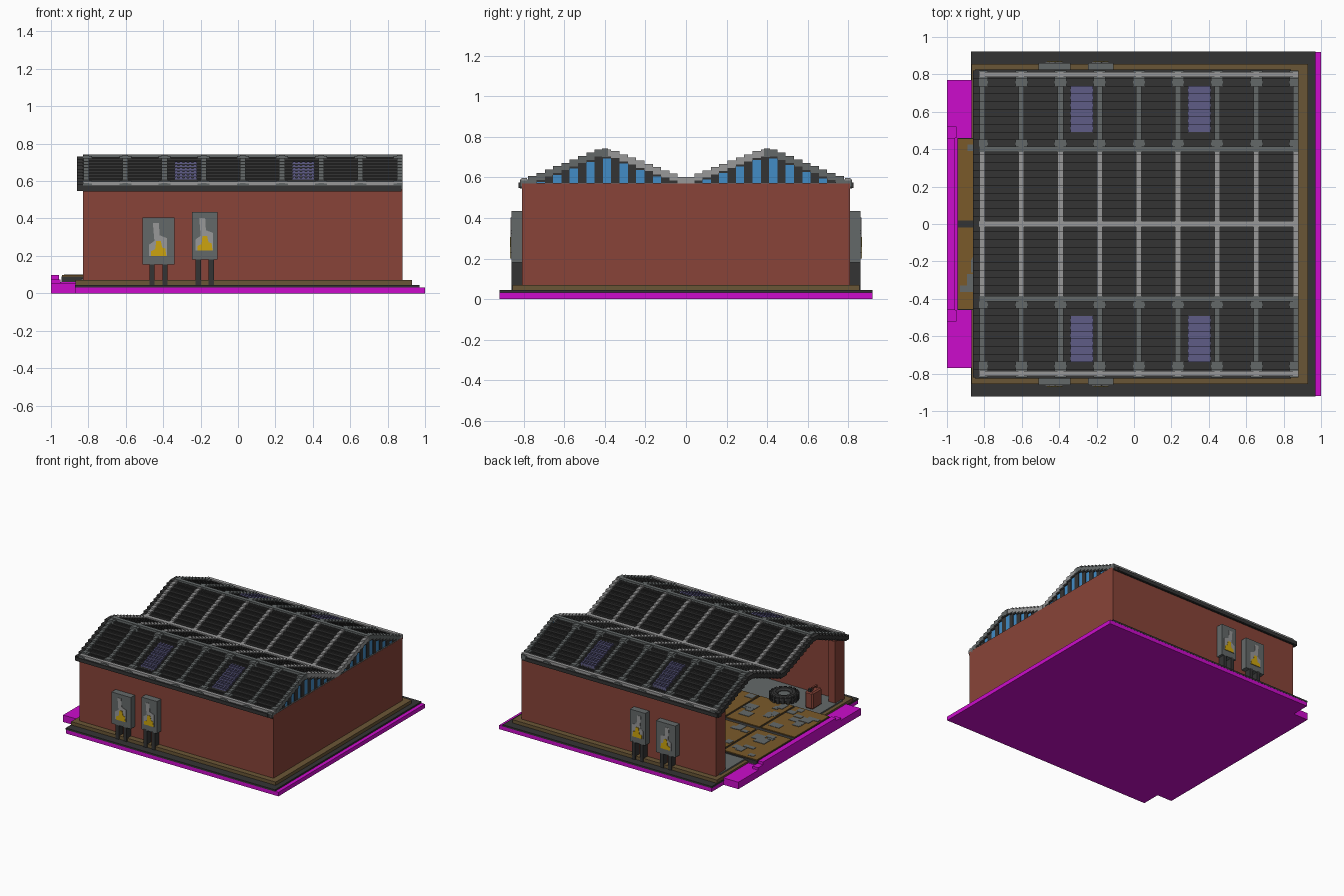
import bpy, bmesh, math, random
from mathutils import Matrix

random.seed(4)
cube = bpy.data.objects.get("Cube")
if cube:
    bpy.data.objects.remove(cube)


def material(name, rgb):
    lin = [((c / 255 + 0.055) / 1.055) ** 2.4 if c > 10 else c / 255 / 12.92 for c in rgb]
    m = bpy.data.materials.new(name)
    m.use_nodes = True
    m.diffuse_color = (*lin, 1)
    m.node_tree.nodes["Principled BSDF"].inputs["Base Color"].default_value = (*lin, 1)
    return m


BRICK = material("brick red", (136, 68, 56))
MAGENTA = material("magenta", (204, 12, 204))
DARK = material("charcoal", (52, 52, 52))
BROWN = material("earth brown", (106, 86, 54))
RUST = material("rust", (122, 90, 42))
GREY = material("steel grey", (100, 105, 105))
LIGHT = material("light grey", (152, 152, 152))
PURPLE = material("skylight violet", (94, 92, 134))
BLUE = material("window blue", (66, 140, 198))
YELLOW = material("yellow", (204, 164, 14))


def finish(name, bm, mat):
    bmesh.ops.recalc_face_normals(bm, faces=bm.faces)
    me = bpy.data.meshes.new(name)
    bm.to_mesh(me)
    bm.free()
    me.materials.append(mat)
    ob = bpy.data.objects.new(name, me)
    bpy.context.collection.objects.link(ob)
    return ob


def boxes(name, mat, items):
    """One object from boxes given as (x0, x1, y0, y1, z0, z1)."""
    bm = bmesh.new()
    for x0, x1, y0, y1, z0, z1 in items:
        m = Matrix.Translation(((x0 + x1) / 2, (y0 + y1) / 2, (z0 + z1) / 2))
        m = m @ Matrix.Diagonal((x1 - x0, y1 - y0, z1 - z0, 1))
        bmesh.ops.create_cube(bm, size=1, matrix=m)
    return finish(name, bm, mat)


def both_sides(items):
    return items + [(a, b, -d, -c, e, f) for a, b, c, d, e, f in items]


def plate(name, mat, pts, y, side, thick):
    """Flat outline in x and z, extruded outwards from the wall."""
    bm = bmesh.new()
    f = bm.faces.new([bm.verts.new((x, y * side, z)) for x, z in pts])
    r = bmesh.ops.extrude_face_region(bm, geom=[f])
    for v in r["geom"]:
        if isinstance(v, bmesh.types.BMVert):
            v.co.y += thick * side
    return finish(name, bm, mat)


# Base layers and threshold
boxes("base_slab", MAGENTA, [(-0.87, 1.0, -0.92, 0.92, 0, 0.032)])
boxes("kerb", DARK, [(-0.872, 0.97, -0.921, 0.921, 0.03, 0.044)])
boxes("foundation", BROWN, [(-0.87, 0.93, -0.855, 0.855, 0.04, 0.07)])
boxes("threshold_blocks", MAGENTA, both_sides([
    (-1.0, -0.87, 0.46, 0.77, 0, 0.055), (-1.0, -0.95, 0.46, 0.52, 0.05, 0.075)])
    + [(-1.0, -0.957, -0.46, 0.46, 0, 0.097), (-0.957, -0.87, -0.46, 0.46, 0, 0.06)])

# Floor and rusty inlaid plates
boxes("floor", GREY, [(-0.84, 0.84, -0.77, 0.77, 0.06, 0.08)])
boxes("floor_frame", DARK, [(-0.945, 0.30, -0.46, 0.46, 0.06, 0.09)])
plates, patches = [], []
for i in range(4):
    for j in range(2):
        x0, y0 = -0.942 + i * 0.31, (0.02, -0.455)[j]
        plates.append((x0, x0 + 0.295, y0, y0 + 0.435, 0.07, 0.097))
        for k in range(9):
            w, h = random.uniform(0.04, 0.1), random.uniform(0.03, 0.09)
            px, py = x0 + random.uniform(0, 0.295 - w), y0 + random.uniform(0, 0.435 - h)
            patches.append((px, px + w, py, py + h, 0.095, 0.099 + k * 0.0002))
boxes("floor_plates", RUST, plates)
boxes("worn_patches", GREY, patches)

# Walls, open on the -x side between two jambs
boxes("side_walls", BRICK, both_sides([
    (-0.83, 0.88, 0.76, 0.81, 0.05, 0.57), (-0.83, -0.77, 0.69, 0.80, 0.05, 0.57)]))
boxes("end_wall", BRICK, [(0.83, 0.88, -0.809, 0.809, 0.05, 0.57)])

# Stepped double-gable roof
N, HALF = 40, 0.82
STEP = 2 * HALF / N


def roof_z(y):
    a = abs(abs(y) - 0.4)
    low = 0.575 if abs(y) > 0.4 else 0.58
    t = min(max((a - 0.03) / 0.37, 0), 1)
    return 0.724 + (low - 0.724) * t


def stair(x0, x1, lift, thick, y0=-1.0, y1=1.0):
    out = []
    for i in range(N):
        y = -HALF + (i + 0.5) * STEP
        if y0 < y < y1:
            z = roof_z(y) + lift
            out.append((x0, x1, y - STEP / 2, y + STEP / 2, z - thick, z))
    return out


boxes("roof_slats", DARK, stair(-0.83, 0.875, 0, 0.03))
boxes("slat_lips", DARK, [(-0.83, 0.875, b[2] + 0.012, b[2] + 0.026, b[5] - 0.005, b[5] + 0.006)
                          for b in stair(0, 1, 0, 0.03)])
boxes("open_end_trim", DARK, stair(-0.86, -0.83, 0.008, 0.035))

# Ribs over the slopes and beams along the roof
rib_x = [-0.812 + i * 0.2095 for i in range(9)]
inner, outer = [], []
for x in rib_x:
    inner += stair(x - 0.015, x + 0.015, 0.015, 0.035, -0.4, 0.4)
    inner_end = 0.47
    for s in (-1, 1):
        lo, hi = sorted((s * 0.4, s * 0.9))
        outer += stair(x - 0.015, x + 0.015, 0.015, 0.035, lo, hi)
        # Widened rib feet beside the beams
        for a, b in ((0.4, inner_end), (0.73, 0.8)):
            lo, hi = sorted((s * a, s * b))
            outer += stair(max(x - 0.032, -0.83), min(x + 0.032, 0.88), 0.011, 0.03, lo, hi)
boxes("inner_ribs", LIGHT, inner)
boxes("outer_ribs", GREY, outer)
boxes("ridge_beams", GREY, both_sides([(-0.83, 0.88, 0.385, 0.415, 0.70, 0.743)]))
boxes("valley_and_eave_beams", LIGHT, both_sides([(-0.83, 0.88, 0.785, 0.813, 0.57, 0.597)])
      + [(-0.83, 0.88, -0.016, 0.016, 0.57, 0.603)])
boxes("gutters", DARK, both_sides([(-0.85, 0.84, 0.805, 0.826, 0.548, 0.576)]))

# Barred skylights on the outer slopes
panes, bars = [], []
for xc in (-0.28, 0.35):
    for lo, hi in ((0.49, 0.74), (-0.74, -0.49)):
        panes += stair(xc - 0.06, xc + 0.06, 0.009, 0.03, lo, hi)
        for k in range(5):
            xb = xc - 0.05 + k * 0.025
            bars += stair(xb - 0.007, xb + 0.007, 0.015, 0.03, lo, hi)
boxes("skylight_panes", PURPLE, panes)
boxes("skylight_bars", PURPLE, bars)

# Striped glazing in the closed gable end
cols = [(0.845, 0.868, b[2], b[3], 0.56, b[5] - 0.005) for b in stair(0, 1, 0, 0.03)]
boxes("gable_glass", BLUE, cols[0::2])
boxes("gable_mullions", DARK, [(a, b + 0.004, c, d, e, f) for a, b, c, d, e, f in cols[1::2]])
boxes("gable_sill", GREY, [(0.84, 0.879, -0.8, 0.8, 0.565, 0.573)])

# Signboards on posts, on both long sides
for side, label in ((-1, "front"), (1, "back")):
    for n, (x0, x1, z0, z1) in enumerate(((-0.51, -0.34, 0.155, 0.405), (-0.245, -0.11, 0.18, 0.435))):
        tag = f"{label}_{n + 1}"
        xc, zc, w = (x0 + x1) / 2, (z0 + z1) / 2, x1 - x0
        ys = sorted((side * 0.81, side * 0.862))
        boxes("sign_board_" + tag, GREY, [(x0, x1, *ys, z0, z1)])
        boxes("sign_posts_" + tag, DARK, [
            (xc + d - 0.014, xc + d + 0.014, *ys, 0.044, z0 + 0.01) for d in (-0.035, 0.035)])
        shape = [(-0.03, 0.095), (0.002, 0.095), (0.006, 0.03), (0.045, 0.015),
                 (0.045, -0.08), (-0.05, -0.08), (-0.05, -0.02), (-0.022, 0.0)]
        plate("sign_figure_" + tag, LIGHT, [(xc + x, zc + z) for x, z in shape], 0.862, side, 0.003)
        spot = [(-0.04, -0.08), (0.042, -0.08), (0.036, -0.04), (0.02, -0.035),
                (0.012, 0.0), (-0.012, 0.0), (-0.018, -0.045), (-0.04, -0.055)]
        plate("sign_marker_" + tag, YELLOW, [(xc + x, zc + z) for x, z in spot], 0.864, side, 0.004)

# Tyre lying on the floor
TX, TY, TZ = -0.5, -0.52, 0.12
bpy.ops.mesh.primitive_torus_add(location=(TX, TY, TZ), major_radius=0.072, minor_radius=0.033,
                                 major_segments=24, minor_segments=10)
tyre = bpy.context.object
tyre.name = "tyre"
tyre.data.materials.append(DARK)
bpy.ops.object.shade_smooth_by_angle()
bm = bmesh.new()
for k in range(18):
    m = Matrix.Translation((TX, TY, TZ)) @ Matrix.Rotation(k * math.tau / 18, 4, "Z")
    m = m @ Matrix.Translation((0.1, 0, 0)) @ Matrix.Diagonal((0.018, 0.02, 0.05, 1))
    bmesh.ops.create_cube(bm, size=1, matrix=m)
finish("tyre_treads", bm, DARK)
bpy.ops.mesh.primitive_cylinder_add(vertices=20, radius=0.045, depth=0.03, location=(TX, TY, TZ))
bpy.context.object.name = "wheel_hub"
bpy.context.object.data.materials.append(GREY)

# Fuel can
can = boxes("fuel_can", BRICK, [(-0.765, -0.695, -0.62, -0.50, 0.08, 0.215)])
bev = can.modifiers.new("bevel", "BEVEL")
bev.width = 0.01
boxes("can_handle", BRICK, [(-0.737, -0.723, -0.60, -0.54, 0.228, 0.237),
                            (-0.737, -0.723, -0.60, -0.59, 0.21, 0.23),
                            (-0.737, -0.723, -0.55, -0.54, 0.21, 0.23)])
boxes("can_cap", DARK, [(-0.742, -0.718, -0.53, -0.508, 0.21, 0.235)])
